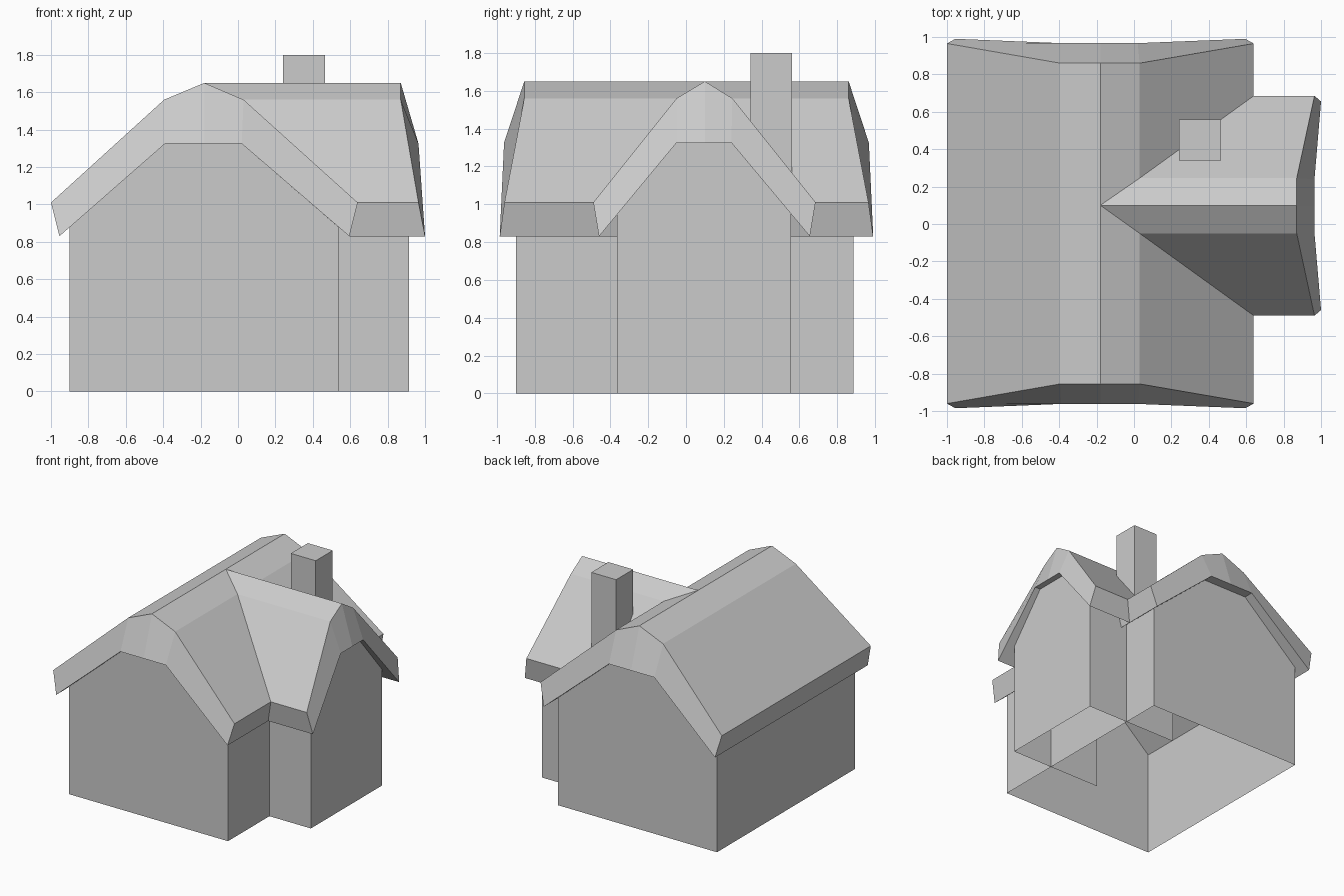
import bpy
import bmesh

cube = bpy.data.objects.get("Cube")
if cube:
    bpy.data.objects.remove(cube, do_unlink=True)

grey = bpy.data.materials.new("plain grey")
grey.use_nodes = True
grey.diffuse_color = (0.6, 0.6, 0.6, 1)
grey.node_tree.nodes["Principled BSDF"].inputs["Base Color"].default_value = (0.6, 0.6, 0.6, 1)


def make_object(name, points, faces):
    """Flat-shaded object with outward normals."""
    bm = bmesh.new()
    verts = [bm.verts.new(p) for p in points]
    for face in faces:
        bm.faces.new([verts[i] for i in face])
    bmesh.ops.recalc_face_normals(bm, faces=bm.faces)
    mesh = bpy.data.meshes.new(name)
    bm.to_mesh(mesh)
    bm.free()
    mesh.materials.append(grey)
    obj = bpy.data.objects.new(name, mesh)
    bpy.context.collection.objects.link(obj)
    return obj


def place(across, along, z, axis):
    """The ridge runs along the given axis."""
    return (across, along, z) if axis == "y" else (along, across, z)


def roof(name, profile, starts, ends, axis, start_cap):
    """Thick roof: five outer points, then the five points under them in reverse."""
    n = len(profile)
    points = [place(a, d, z, axis)
              for row in (starts, ends) for (a, z), d in zip(profile, row)]
    faces = [(i, (i + 1) % n, (i + 1) % n + n, i + n) for i in range(n)]
    for offset in ([0, n] if start_cap else [n]):
        for i in range(n // 2 - 1):
            faces.append([offset + k for k in (i, i + 1, n - 2 - i, n - 1 - i)])
    return make_object(name, points, faces)


def walls(name, profile, start, end, axis, start_cap):
    """Gabled walls, open below and closed above by the roof."""
    n = len(profile)
    points = [place(a, d, z, axis) for d in (start, end) for a, z in profile]
    faces = [(0, 1, n + 1, n), (n - 2, n - 1, 2 * n - 1, 2 * n - 2)]
    faces.append(range(n, 2 * n))
    if start_cap:
        faces.append(range(n))
    return make_object(name, points, faces)


def end_row(eave, knee, low_eave, low_knee):
    """Positions of the raked gable edge, in profile order."""
    return [eave, knee, knee, knee, eave,
            low_eave, low_knee, low_knee, low_knee, low_eave]


# Main roof
main_profile = [(-1, 1.01), (-0.395, 1.56), (-0.18, 1.65), (0.03, 1.56), (0.64, 1.01),
                (0.595, 0.83), (0.02, 1.325), (-0.18, 1.325), (-0.39, 1.325), (-0.955, 0.83)]
roof("main_roof", main_profile,
     end_row(-0.96, -0.855, -0.985, -0.962),
     end_row(0.965, 0.86, 0.99, 0.967), "y", True)

# Wing roof, mitred into the main slope along the valleys
wing_profile = [(-0.49, 1.01), (-0.05, 1.56), (0.10, 1.65), (0.245, 1.56), (0.685, 1.01),
                (0.655, 0.83), (0.24, 1.325), (0.10, 1.325), (-0.05, 1.325), (-0.46, 0.83)]
valley = [0.64, 0.03, -0.18, 0.03, 0.64, 0.595, 0.02, -0.18, 0.02, 0.595]
roof("wing_roof", wing_profile, valley,
     end_row(0.965, 0.87, 1.0, 0.965), "x", False)

# Walls
walls("main_walls", [(-0.9, 0), (-0.9, 0.88), (-0.39, 1.325), (0.02, 1.325),
                     (0.54, 0.877), (0.54, 0)], -0.9, 0.885, "y", True)
walls("wing_walls", [(-0.365, 0), (-0.365, 0.945), (-0.05, 1.325), (0.24, 1.325),
                     (0.555, 0.95), (0.555, 0)], 0.07, 0.915, "x", False)

# Chimney
corners = [(x, y, z) for z in (1.14, 1.8)
           for x, y in ((0.24, 0.34), (0.465, 0.34), (0.465, 0.56), (0.24, 0.56))]
sides = [(i, (i + 1) % 4, (i + 1) % 4 + 4, i + 4) for i in range(4)]
make_object("chimney", corners, sides + [range(4), range(4, 8)])
